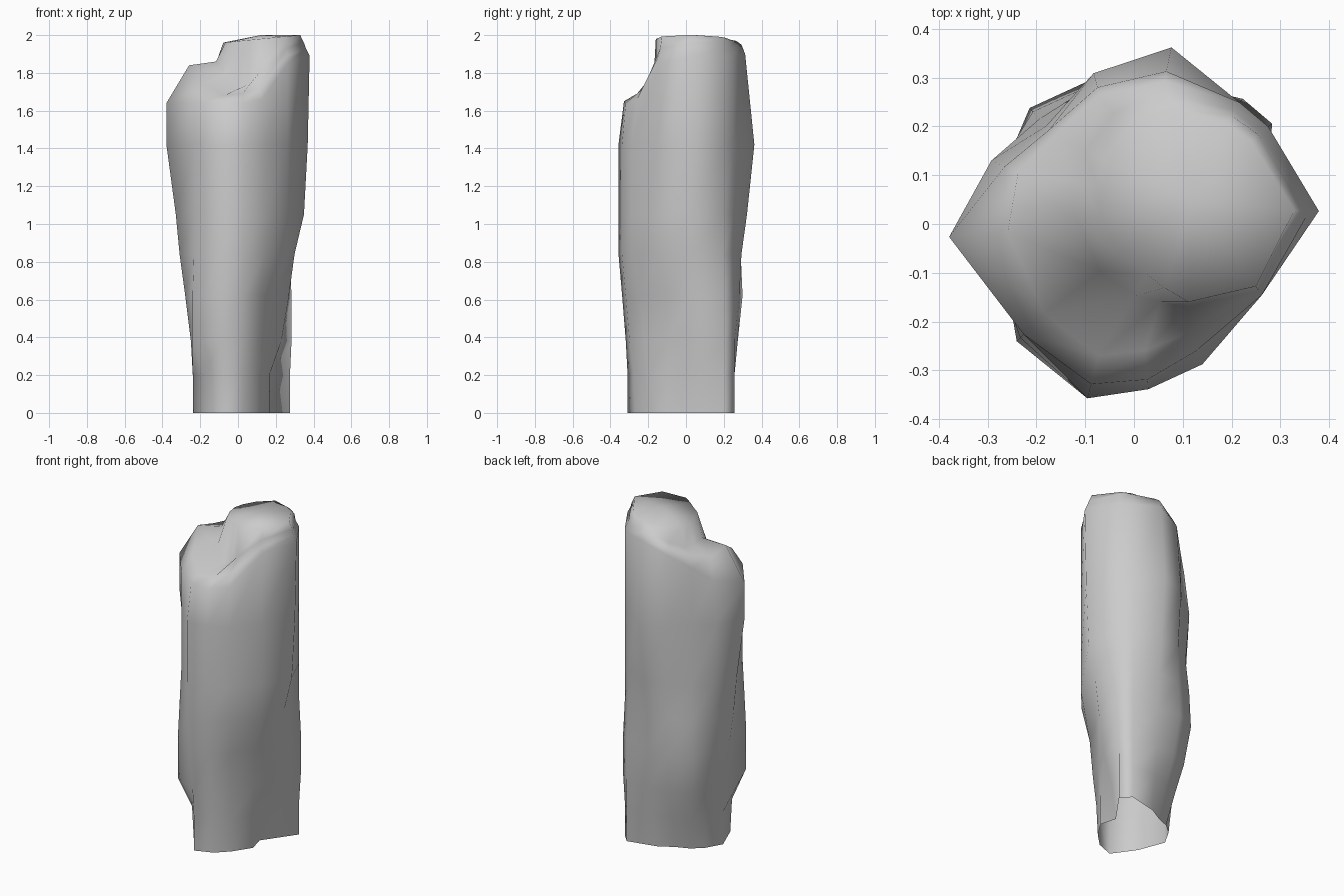
import bpy
import bmesh
import math
from mathutils import Vector

default_cube = bpy.data.objects.get("Cube")
if default_cube:
    bpy.data.objects.remove(default_cube, do_unlink=True)


def make_material(name, colour):
    material = bpy.data.materials.new(name)
    material.use_nodes = True
    material.diffuse_color = colour
    shader = material.node_tree.nodes["Principled BSDF"]
    shader.inputs["Base Color"].default_value = colour
    shader.inputs["Roughness"].default_value = 1.0
    return material


def polar(angle, radius, height):
    """Point from a bearing in degrees; radius and height in hundredths."""
    bearing = math.radians(angle)
    return Vector((math.cos(bearing) * radius, math.sin(bearing) * radius, height)) / 100


def bridge(bm, lower, upper):
    """Join two rings of vertices with a band of quads."""
    count = len(lower)
    for i in range(count):
        j = (i + 1) % count
        bm.faces.new((lower[i], lower[j], upper[j], upper[i]))


# Bearings of the vertical ridges and creases around the pillar
bearings = (4, 36, 49, 78, 105, 132, 156, 184, 225, 255, 275, 296, 331)

# Body sections: height, then radius at each bearing
sections = (
    (0, (14, 34, 34, 22, 17, 18, 20, 24, 25, 32, 27, 22, 19)),
    (20, (17, 34, 34, 25, 22, 23, 22, 24, 26, 32, 28, 23, 19)),
    (38, (23, 35, 34, 28, 27, 28, 26, 25, 34, 33, 30, 25, 20)),
    (62, (27, 35, 34, 29, 31, 32, 29, 28, 34, 35, 32, 27, 22)),
    (84, (30, 34, 33, 30, 30, 31, 29, 31, 33, 37, 34, 32, 30)),
    (105, (35, 34, 33, 33, 30, 29, 30, 33, 32, 37, 34, 32, 30)),
    (142, (37, 34, 33, 37, 32, 27, 32, 38, 32, 37, 34, 32, 30)),
)

# Broken shoulder and ledge: radius and height at each bearing
shoulder_radius = (38, 34, 33, 32, 29, 26, 29, 38, 32, 34, 32, 29, 30)
shoulder_height = (189, 189, 189, 190, 184, 176, 168, 164, 164, 165, 164, 166, 185)
ledge_radius = (36, 32, 31, 30, 27, 24, 26, 26, 26, 28, 26, 25, 30)
ledge_height = (193, 193, 193, 195, 188, 183, 181, 184, 174, 168, 169, 172, 189)

bm = bmesh.new()
rings = []
for height, radii in sections:
    rings.append([bm.verts.new(polar(a, r, height)) for a, r in zip(bearings, radii)])
for radii, heights in ((shoulder_radius, shoulder_height), (ledge_radius, ledge_height)):
    rings.append([bm.verts.new(polar(*p)) for p in zip(bearings, radii, heights)])

# Raised stump, offset to the back left: its foot on the ledge, then its crown
summit = Vector((0.12, 0.05, 2.0))
foot_radius = (23, 19, 19, 22, 24, 24, 24, 24, 24, 23, 22, 22, 23)
foot_height = (196, 197, 197, 197, 189, 185, 185, 186, 180, 172, 174, 180, 193)
crown_radius = (21, 17, 17, 19, 20, 20, 20, 19, 19, 18, 19, 21, 22)
foot, crown = [], []
for vert, foot_r, foot_z, crown_r in zip(rings[-1], foot_radius, foot_height, crown_radius):
    outward = vert.co - summit
    outward.z = 0
    outward.normalize()
    foot_point = summit + outward * foot_r / 100
    foot_point.z = foot_z / 100
    foot.append(bm.verts.new(foot_point))
    crown_point = summit + outward * crown_r / 100
    crown_point.z = 1.98 + 0.1 * (crown_point.x - summit.x)
    crown.append(bm.verts.new(crown_point))
rings += [foot, crown]

for lower, upper in zip(rings, rings[1:]):
    bridge(bm, lower, upper)
peak = bm.verts.new(summit)
for i, vert in enumerate(crown):
    bm.faces.new((vert, crown[(i + 1) % len(crown)], peak))

mesh = bpy.data.meshes.new("rock_pillar")
bm.to_mesh(mesh)
bm.free()
mesh.materials.append(make_material("stone_grey", (0.6, 0.6, 0.6, 1.0)))
pillar = bpy.data.objects.new("rock_pillar", mesh)
bpy.context.collection.objects.link(pillar)

# Soft weathered shading with crisp broken edges
bpy.ops.object.select_all(action="DESELECT")
pillar.select_set(True)
bpy.context.view_layer.objects.active = pillar
bpy.ops.object.shade_smooth_by_angle(angle=math.radians(80))
